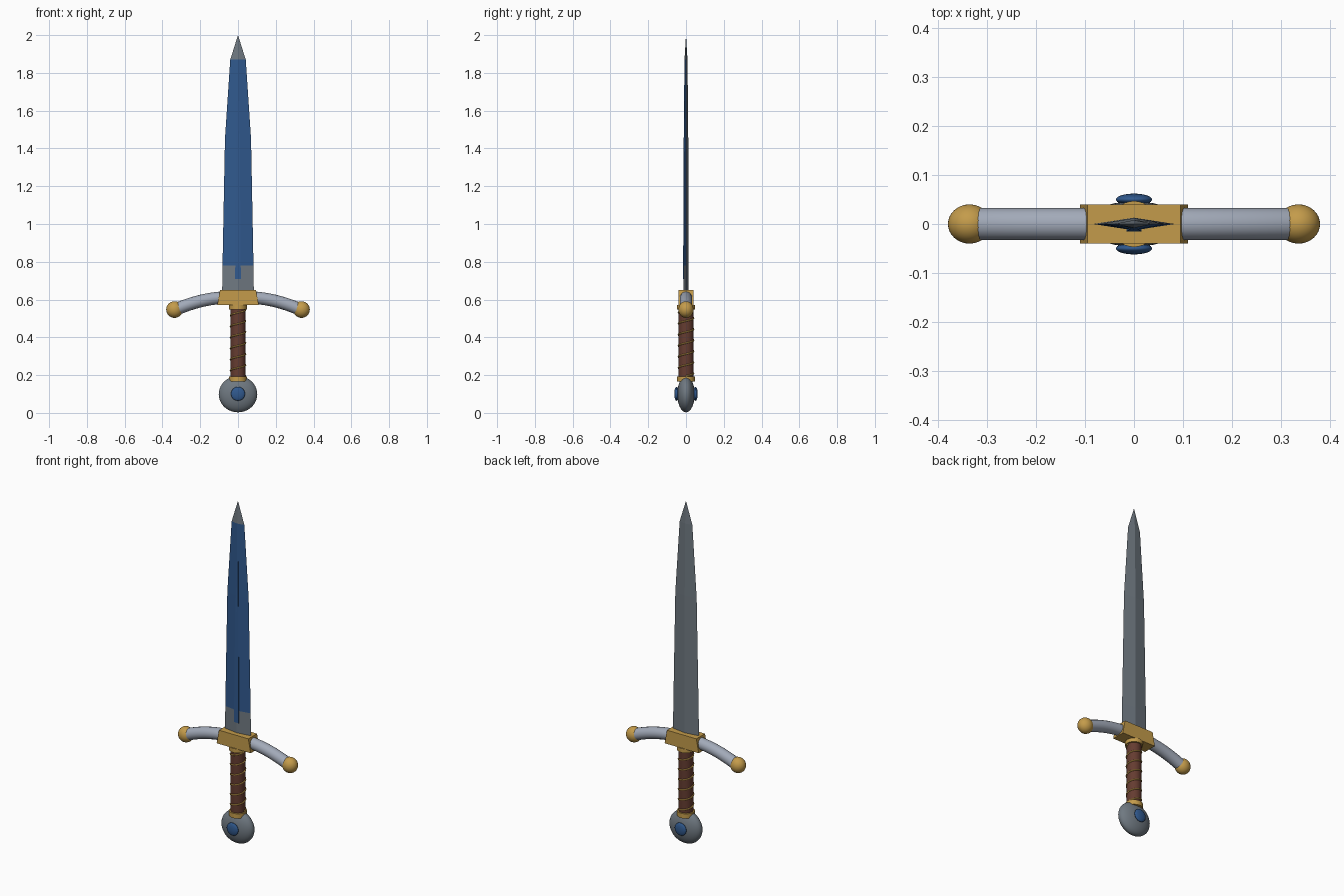
import bpy, bmesh, math
from mathutils import Vector

if "Cube" in bpy.data.objects:
    bpy.data.objects.remove(bpy.data.objects["Cube"])


def material(name, rgb):
    m = bpy.data.materials.new(name)
    m.diffuse_color = (*rgb, 1)
    m.use_nodes = True
    m.node_tree.nodes["Principled BSDF"].inputs["Base Color"].default_value = m.diffuse_color
    return m


GOLD = material("gold", (0.55, 0.33, 0.07))
BLUE = material("blue", (0.03, 0.10, 0.27))
LEATHER = material("leather", (0.13, 0.045, 0.03))
STEEL = material("steel", (0.36, 0.40, 0.48))
DARK = material("dark_steel", (0.16, 0.19, 0.22))


def finish(name, mat, smooth=True):
    ob = bpy.context.object
    ob.name = name
    ob.data.materials.append(mat)
    if smooth:
        bpy.ops.object.shade_smooth_by_angle(angle=math.radians(40))
    return ob


def ellipsoid(name, loc, radii, mat):
    bpy.ops.mesh.primitive_uv_sphere_add(segments=32, ring_count=20, radius=1, location=loc)
    bpy.context.object.scale = radii
    bpy.ops.object.transform_apply(location=False, rotation=False, scale=True)
    return finish(name, mat)


def cylinder(name, z0, z1, r, mat):
    bpy.ops.mesh.primitive_cylinder_add(vertices=32, radius=r, depth=z1 - z0,
                                        location=(0, 0, (z0 + z1) / 2))
    return finish(name, mat)


def from_bmesh(name, bm, mats):
    bmesh.ops.recalc_face_normals(bm, faces=bm.faces)
    me = bpy.data.meshes.new(name)
    bm.to_mesh(me)
    bm.free()
    for m in mats:
        me.materials.append(m)
    ob = bpy.data.objects.new(name, me)
    bpy.context.collection.objects.link(ob)
    return ob


def tube(name, pts, r, mat, kind='POLY'):
    cu = bpy.data.curves.new(name, 'CURVE')
    cu.dimensions = '3D'
    cu.bevel_depth = r
    cu.bevel_resolution = 6 if r > 0.01 else 2
    cu.use_fill_caps = True
    sp = cu.splines.new(kind)
    sp.points.add(len(pts) - 1)
    for p, co in zip(sp.points, pts):
        p.co = (*co, 1)
    cu.materials.append(mat)
    ob = bpy.data.objects.new(name, cu)
    bpy.context.collection.objects.link(ob)
    return ob


# blade: diamond sections (z, half width, half thickness), blue on the front only
bm = bmesh.new()
sections = [(0.62, 0.084, 0.013), (0.78, 0.082, 0.013), (1.45, 0.069, 0.012), (1.87, 0.041, 0.008)]
rings = [[bm.verts.new(c) for c in ((w, 0, z), (0, t, z), (-w, 0, z), (0, -t, z))]
         for z, w, t in sections]
tip = bm.verts.new((0, 0, 2.0))
bm.faces.new(rings[0])
for k, (a, b) in enumerate(zip(rings, rings[1:])):
    for i in range(4):
        f = bm.faces.new((a[i], a[(i + 1) % 4], b[(i + 1) % 4], b[i]))
        f.material_index = 1 if k > 0 and i >= 2 else 0
for i in range(4):
    bm.faces.new((rings[-1][i], rings[-1][(i + 1) % 4], tip))
from_bmesh("blade", bm, [DARK, BLUE])

# fuller strip on the front ridge
bm = bmesh.new()
v = [[bm.verts.new((x, y, z)) for x, y in ((-w, -d), (w, -d), (w, -0.004), (-w, -0.004))]
     for z, w, d in ((0.71, 0.015, 0.0155), (1.65, 0.008, 0.0105))]
bm.faces.new(v[0])
bm.faces.new(v[1])
for i in range(4):
    j = (i + 1) % 4
    bm.faces.new((v[0][i], v[0][j], v[1][j], v[1][i]))
from_bmesh("fuller", bm, [BLUE])

# guard block: trapezoid extruded in depth
bm = bmesh.new()
f = bm.faces.new([bm.verts.new((x, -0.04, z)) for x, z in
                  ((-0.11, 0.57), (0.11, 0.57), (0.095, 0.65), (-0.095, 0.65))])
ext = bmesh.ops.extrude_face_region(bm, geom=[f])
bmesh.ops.translate(bm, vec=(0, 0.08, 0), verts=[e for e in ext["geom"] if isinstance(e, bmesh.types.BMVert)])
from_bmesh("guard_block", bm, [GOLD])

# drooping guard arms with ball ends
for side, s in (("left", -1), ("right", 1)):
    arm = [(s * (0.05 + 0.285 * i / 20), 0,
            0.611 - 0.066 * (i / 20) ** 1.9) for i in range(21)]
    tube("guard_arm_" + side, arm, 0.033, STEEL)
    ellipsoid("guard_ball_" + side, (s * 0.336, 0, 0.547), (0.044, 0.04, 0.044), GOLD)

# grip, collars and spiral wire
cylinder("grip", 0.17, 0.57, 0.039, LEATHER)
cylinder("lower_collar", 0.165, 0.193, 0.047, GOLD)
cylinder("upper_collar", 0.548, 0.572, 0.047, GOLD)
turns, n = 6, 192
tube("grip_wire", [(0.04 * math.cos(2 * math.pi * turns * i / n),
                    0.04 * math.sin(2 * math.pi * turns * i / n),
                    0.195 + 0.35 * i / n) for i in range(n + 1)], 0.004, GOLD)

# pommel with a gem on each face
ellipsoid("pommel", (0, 0, 0.1), (0.102, 0.046, 0.096), DARK).location.z = 0.0965 + 0.0025
for side, s in (("front", -1), ("back", 1)):
    ellipsoid("gem_" + side, (0, s * 0.05, 0.101), (0.037, 0.012, 0.037), BLUE)
